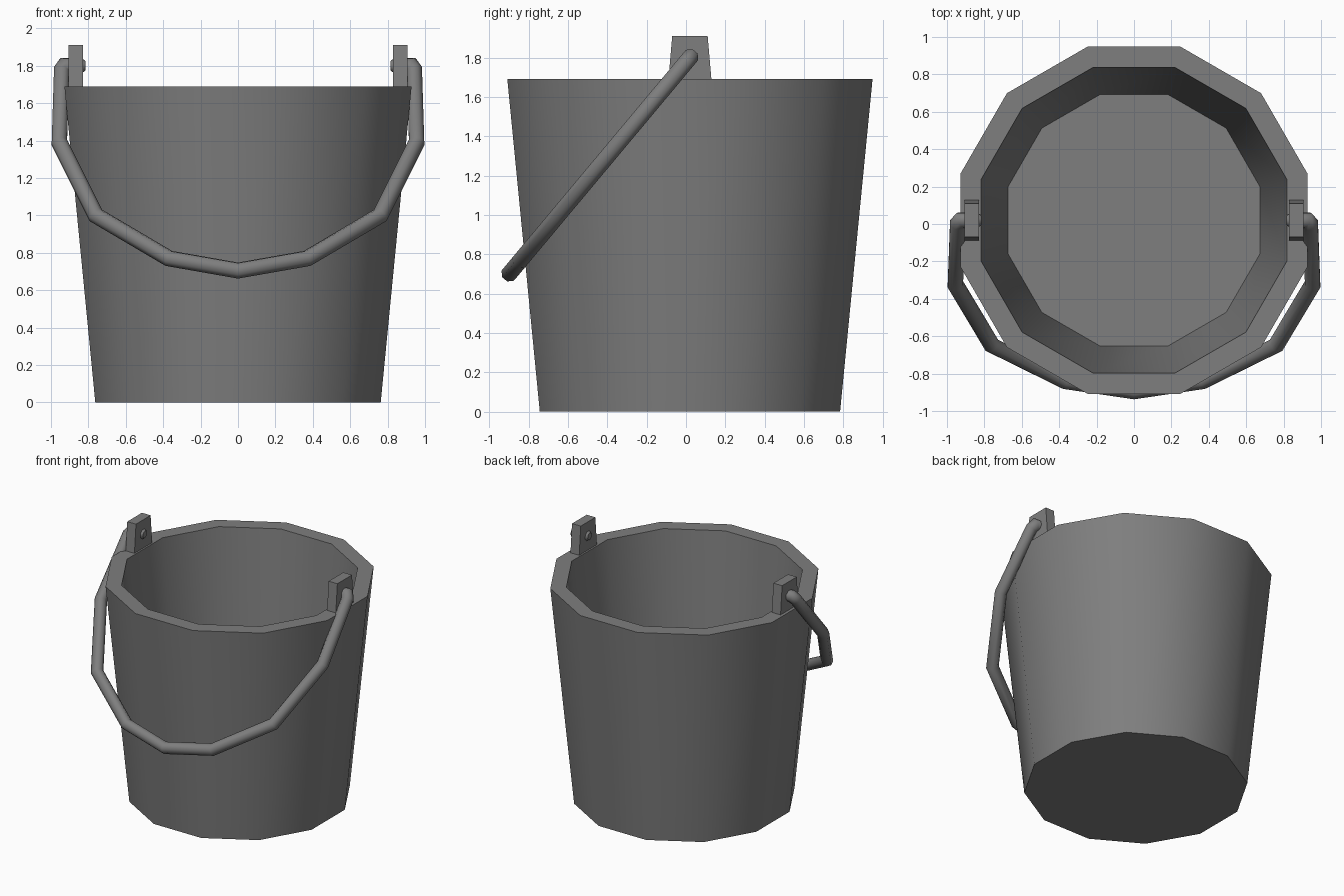
import bpy, bmesh, math
from mathutils import Vector

if "Cube" in bpy.data.objects:
    bpy.data.objects.remove(bpy.data.objects["Cube"], do_unlink=True)

CENTRE_Y = 0.02
RIM_Z = 1.69
PIVOT_Z = 1.80

grey = bpy.data.materials.new("dull_grey_metal")
grey.use_nodes = True
grey.diffuse_color = (0.21, 0.21, 0.21, 1)
grey.node_tree.nodes["Principled BSDF"].inputs["Base Color"].default_value = grey.diffuse_color


def finish(name, bm, smooth_angle=None):
    bmesh.ops.recalc_face_normals(bm, faces=bm.faces[:])
    mesh = bpy.data.meshes.new(name)
    bm.to_mesh(mesh)
    bm.free()
    mesh.materials.append(grey)
    ob = bpy.data.objects.new(name, mesh)
    bpy.context.collection.objects.link(ob)
    if smooth_angle:
        bpy.ops.object.select_all(action='DESELECT')
        ob.select_set(True)
        bpy.context.view_layer.objects.active = ob
        bpy.ops.object.shade_smooth_by_angle(angle=math.radians(smooth_angle))
    return ob


def loft(rings):
    """Skin a list of point rings and cap both ends."""
    bm = bmesh.new()
    loops = [[bm.verts.new(p) for p in ring] for ring in rings]
    for a, b in zip(loops, loops[1:]):
        for i in range(len(a)):
            j = (i + 1) % len(a)
            bm.faces.new((a[i], a[j], b[j], b[i]))
    bm.faces.new(loops[0])
    bm.faces.new(loops[-1])
    return bm


# Pail: outer wall, rim, inner wall and raised floor
def pail_ring(apothem, z, sides=12):
    r = apothem / math.cos(math.pi / sides)
    angles = [(i + 0.5) * math.tau / sides for i in range(sides)]
    return [(r * math.cos(a), CENTRE_Y + r * math.sin(a), z) for a in angles]


profile = [(0.763, 0), (0.928, RIM_Z), (0.817, RIM_Z), (0.673, 0.16)]
finish("pail", loft([pail_ring(r, z) for r, z in profile]), 40)


# Ears: tapered lugs standing on the rim
def ear_ring(side, half_depth, z):
    return [(side * x, CENTRE_Y + y, z) for x, y in
            ((0.83, -half_depth), (0.905, -half_depth), (0.905, half_depth), (0.83, half_depth))]


for name, side in (("left_ear", 1), ("right_ear", -1)):
    finish(name, loft([ear_ring(side, 0.11, RIM_Z - 0.01), ear_ring(side, 0.09, 1.91)]))

# Handle: bent rod lying in a tilted plane, hinged through the ears
drop = Vector((0, -0.915, -1.095))
plane_normal = drop.cross(Vector((1, 0, 0))).normalized()
half = [(0.815, 1.80), (0.838, 1.80), (0.925, 1.80), (0.943, 1.775),
        (0.955, 1.39), (0.76, 1.00), (0.37, 0.77)]
outline = [(-x, z) for x, z in half] + [(0, 0.705)] + half[::-1]
path = [Vector((x, CENTRE_Y, PIVOT_Z)) + drop * ((PIVOT_Z - z) / -drop.z) for x, z in outline]
radius, sides = 0.044, 8
rings = []
for i, p in enumerate(path):
    before = (p - path[max(i - 1, 0)]).normalized()
    after = (path[min(i + 1, len(path) - 1)] - p).normalized()
    tangent = (before + after).normalized()
    mitre = 1 / max(tangent.dot(after if after.length else before), 0.7)
    across = plane_normal.cross(tangent)
    r = radius * (0.6 if i in (0, len(path) - 1) else 1)
    rings.append([p + across * (r * mitre * math.cos(a)) + plane_normal * (r * math.sin(a))
                  for a in ((k + 0.5) * math.tau / sides for k in range(sides))])
finish("handle", loft(rings), 50)
